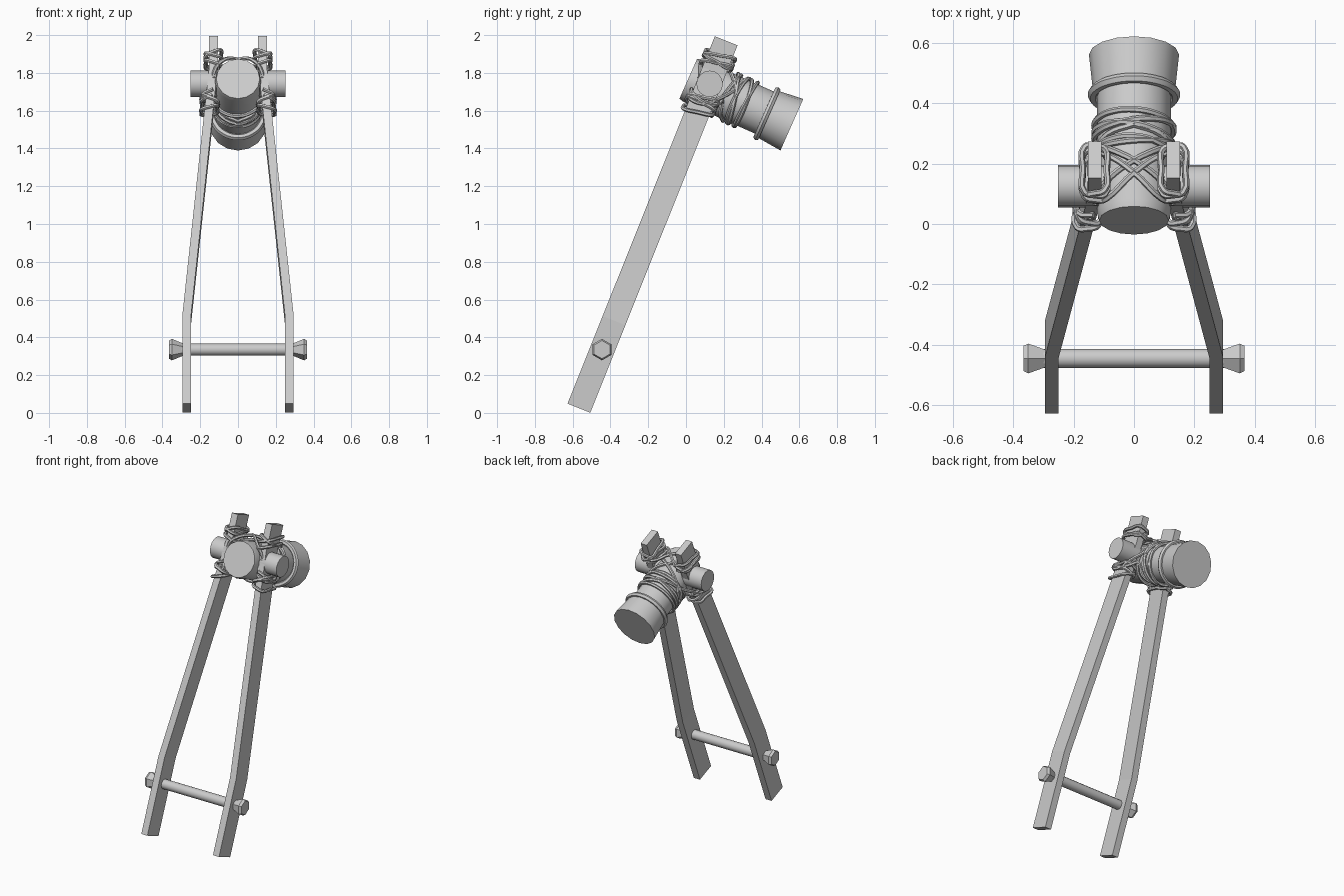
import bpy, bmesh, math
from mathutils import Vector

if "Cube" in bpy.data.objects:
    bpy.data.objects.remove(bpy.data.objects["Cube"])

X = Vector((1, 0, 0))
LEG_O = Vector((0, -0.567, 0.025))
LEG_D = Vector((0, 0.372, 0.928))        # along the leg
LEG_U = Vector((0, 0.928, -0.372))       # across the leg
HEAD_O = Vector((0, 0.012, 1.769))
HEAD_A = Vector((0, 0.914, -0.406))      # along the hammer head
HEAD_V = Vector((0, 0.406, 0.914))       # up, square to the head
LEG_STATIONS = [(0, 0.272), (0.5, 0.272), (1.92, 0.13), (2.096, 0.13)]


def finish(bm, name, smooth=True):
    bmesh.ops.recalc_face_normals(bm, faces=bm.faces)
    me = bpy.data.meshes.new(name)
    bm.to_mesh(me)
    bm.free()
    ob = bpy.data.objects.new(name, me)
    bpy.context.collection.objects.link(ob)
    if smooth:
        shade(ob)
    return ob


def shade(ob):
    bpy.ops.object.select_all(action='DESELECT')
    ob.select_set(True)
    bpy.context.view_layer.objects.active = ob
    bpy.ops.object.shade_smooth_by_angle(angle=math.radians(35))


def loft(rings, name, smooth=True):
    bm = bmesh.new()
    vs = [[bm.verts.new(p) for p in r] for r in rings]
    n = len(vs[0])
    for a, b in zip(vs, vs[1:]):
        for i in range(n):
            j = (i + 1) % n
            bm.faces.new((a[i], a[j], b[j], b[i]))
    bm.faces.new(vs[0])
    bm.faces.new(vs[-1])
    return finish(bm, name, smooth)


def lathe(name, origin, axis, up, profile, n):
    side = axis.cross(up)
    rings = []
    for t, r in profile:
        rings.append([origin + axis * t + (up * math.cos(k) + side * math.sin(k)) * r
                      for k in (2 * math.pi * i / n for i in range(n))])
    return loft(rings, name)


def leg_x(s):
    for (s0, x0), (s1, x1) in zip(LEG_STATIONS, LEG_STATIONS[1:]):
        if s <= s1:
            return x0 + (x1 - x0) * (s - s0) / (s1 - s0)
    return LEG_STATIONS[-1][1]


def leg_pt(s, u, dx=0):
    return LEG_O + LEG_D * s + LEG_U * u + X * (leg_x(s) + dx)


def head_pt(t, deg, r=0.131):
    k = math.radians(deg)
    return HEAD_O + HEAD_A * t + (HEAD_V * math.cos(k) + X * math.sin(k)) * r


def flip(pts):
    return [Vector((-p.x, p.y, p.z)) for p in pts]


def rope(name, pts, closed=False, radius=0.0105):
    cu = bpy.data.curves.new(name, 'CURVE')
    cu.dimensions = '3D'
    cu.bevel_depth = radius
    cu.bevel_resolution = 1
    cu.resolution_u = 4
    cu.use_fill_caps = True
    sp = cu.splines.new('BEZIER')
    sp.bezier_points.add(len(pts) - 1)
    for bp, p in zip(sp.bezier_points, pts):
        bp.co = p
        bp.handle_left_type = bp.handle_right_type = 'AUTO'
    sp.use_cyclic_u = closed
    ob = bpy.data.objects.new(name, cu)
    bpy.context.collection.objects.link(ob)
    bpy.ops.object.select_all(action='DESELECT')
    ob.select_set(True)
    bpy.context.view_layer.objects.active = ob
    bpy.ops.object.convert(target='MESH')
    shade(bpy.context.view_layer.objects.active)


# two bent square-cut legs
for sgn, side in ((-1, "left"), (1, "right")):
    rings = []
    for s, _ in LEG_STATIONS:
        ring = [leg_pt(s, u, dx) for u, dx in
                ((-0.065, -0.023), (0.065, -0.023), (0.065, 0.023), (-0.065, 0.023))]
        rings.append(ring if sgn > 0 else flip(ring))
    loft(rings, side + "_leg", False)

# crossbar with flared hexagonal pegs
BAR = Vector((0, -0.445, 0.335))
Z = Vector((0, 0, 1))
lathe("crossbar", BAR, X, Z, [(-0.3, 0.032), (0.3, 0.032)], 12)
for sgn, side in ((-1, "left"), (1, "right")):
    lathe(side + "_peg", BAR, X * sgn, Z,
          [(0.285, 0.03), (0.35, 0.057), (0.366, 0.048)], 6)

# barrel, flared end cap and collar
lathe("barrel", HEAD_O, HEAD_A, HEAD_V,
      [(0, 0.115), (0.025, 0.122), (0.5, 0.122)], 16)
lathe("end_cap", HEAD_O, HEAD_A, HEAD_V, [(0.45, 0.134), (0.6, 0.149)], 16)
rope("collar", [head_pt(0.455, a, 0.136) for a in range(0, 360, 30)], True, 0.017)

# cross pin through barrel and legs
lathe("cross_pin", Vector((0, 0.125, 1.742)), X, Z, [(-0.252, 0.07), (0.252, 0.07)], 16)

# lashings round each leg: (station, tilt across, tilt sideways)
WRAPS = [(1.955, 0.012, 0.012), (1.99, -0.01, -0.015), (2.0, 0.015, 0.01),
         (1.70, 0.012, -0.01), (1.73, -0.008, 0.012), (1.755, 0.012, 0.015)]
CORNERS = [(-1, -1), (0, -1.15), (1, -1), (1.1, 0), (1, 1), (0, 1.15), (-1, 1), (-1.1, 0)]
# slack strands running from the legs to the barrel
STRANDS = [
    [leg_pt(1.76, -0.07, -0.01), leg_pt(1.74, -0.06, 0.036), leg_pt(1.745, 0.02, 0.042),
     leg_pt(1.80, 0.08, 0.03), head_pt(0.24, 75), head_pt(0.27, 40), head_pt(0.29, 0)],
    [leg_pt(1.79, -0.075, -0.01), leg_pt(1.77, -0.06, 0.036), leg_pt(1.75, 0.04, 0.04),
     leg_pt(1.77, 0.085, 0.02), head_pt(0.21, 105), head_pt(0.23, 140), head_pt(0.26, 180)],
    [head_pt(0.05 + 0.22 * i / 8, -80 + 20 * i) for i in range(9)],
    [leg_pt(1.98, 0.075, 0), leg_pt(1.97, 0.07, -0.035), Vector((0, 0.17, 1.872)),
     Vector((-0.09, 0.085, 1.86)), head_pt(0.04, -62, 0.14), head_pt(0.07, -85, 0.135)],
]
for sgn, side in ((-1, "left"), (1, "right")):
    for i, (s, ta, tb) in enumerate(WRAPS):
        pts = [leg_pt(s + a * ta + b * tb, a * 0.074, b * 0.034) for a, b in CORNERS]
        rope(f"{side}_leg_lashing_{i}", pts if sgn > 0 else flip(pts), True)
    for i, pts in enumerate(STRANDS):
        rope(f"{side}_strand_{i}", pts if sgn > 0 else flip(pts))

# tilted windings round the barrel
for i, (t, tilt, ph) in enumerate([(0.22, 0.03, 20), (0.26, 0.03, 200), (0.29, 0.025, 80),
                                   (0.315, 0.02, 250), (0.335, 0.012, 40)]):
    rope(f"barrel_winding_{i}",
         [head_pt(t + tilt * math.cos(math.radians(a + ph)), a) for a in range(0, 360, 30)], True)
